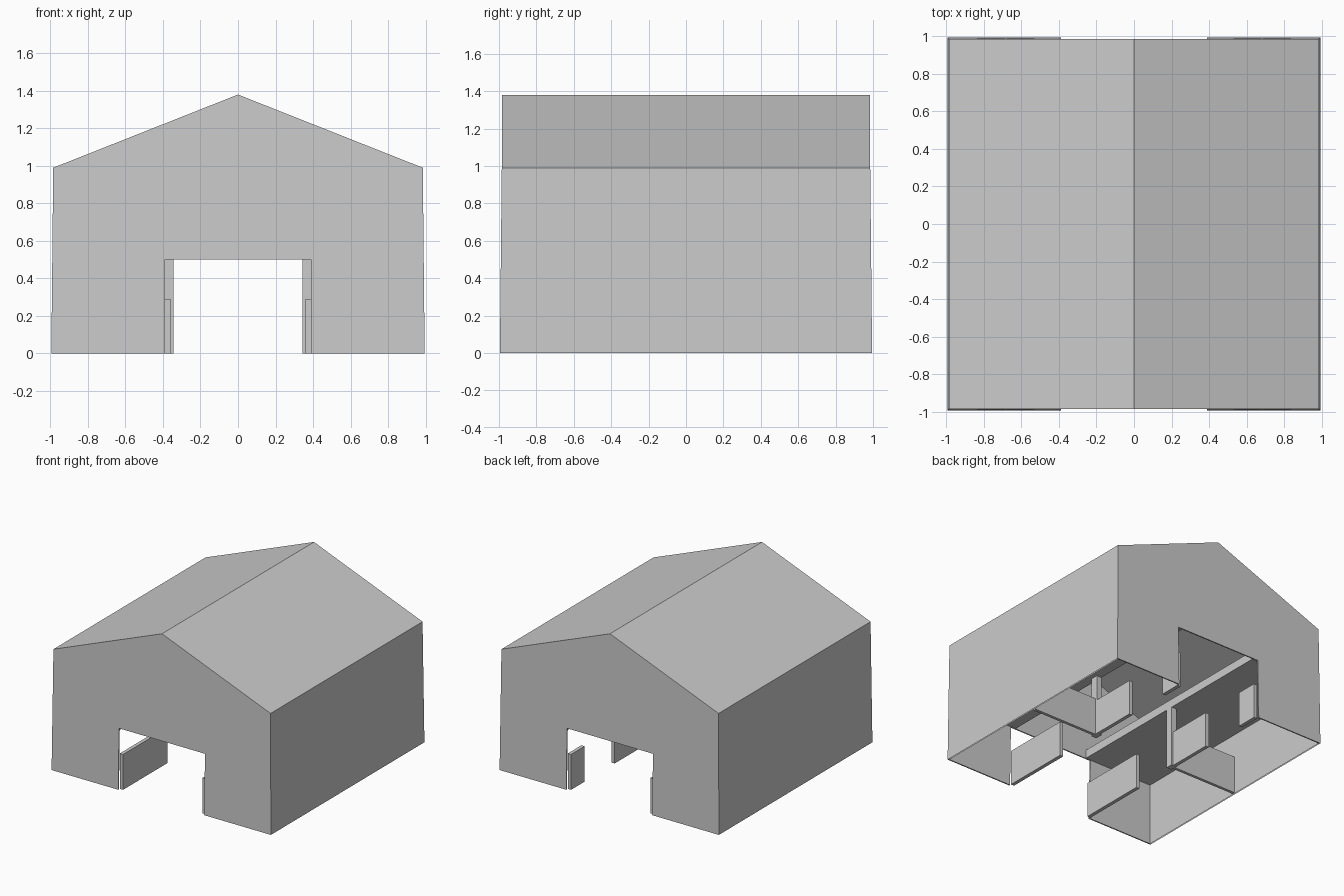
import bpy, bmesh

if "Cube" in bpy.data.objects:
    bpy.data.objects.remove(bpy.data.objects["Cube"])

EAVE, RIDGE, DOOR_W, DOOR_H = 0.99, 1.38, 0.39, 0.5
BASE, TOP, T = 0.995, 0.985, 0.01   # walls flare very slightly at the ground


def finish(name, bm, recalc=True):
    if recalc:
        bmesh.ops.recalc_face_normals(bm, faces=bm.faces)
    me = bpy.data.meshes.new(name)
    bm.to_mesh(me)
    bm.free()
    ob = bpy.data.objects.new(name, me)
    bpy.context.collection.objects.link(ob)
    return ob


def box(name, x0, x1, y0, y1, z0, z1):
    bm = bmesh.new()
    bmesh.ops.create_cube(bm, size=1)
    for v in bm.verts:
        v.co.x = x1 if v.co.x > 0 else x0
        v.co.y = y1 if v.co.y > 0 else y0
        v.co.z = z1 if v.co.z > 0 else z0
    return finish(name, bm)


# Gable ends: pentagon outline with the doorway notched out of the bottom
outline = [(-BASE, 0), (-DOOR_W, 0), (-DOOR_W, DOOR_H), (DOOR_W, DOOR_H),
           (DOOR_W, 0), (BASE, 0), (TOP, EAVE), (0, RIDGE), (-TOP, EAVE)]
for name, s in (("front_gable_wall", -1), ("back_gable_wall", 1)):
    bm = bmesh.new()
    rings = []
    for inset in (0, T):
        rings.append([bm.verts.new((x, s * ((BASE if z == 0 else TOP) - inset), z))
                      for x, z in outline])
    bm.faces.new(rings[0])
    bm.faces.new(rings[1])
    # close the thin edges of the doorway and wall feet
    for i in range(5):
        bm.faces.new((rings[0][i], rings[0][i + 1], rings[1][i + 1], rings[1][i]))
    finish(name, bm)


def slab(name, a, b, flip=False):
    """Sheet running the length of the barn between two (x, z) points."""
    bm = bmesh.new()
    vs = []
    for (x, z), order in ((a, (-1, 1)), (b, (1, -1))):
        h = BASE if z == 0 else TOP
        vs += [bm.verts.new((x, s_y * h, z)) for s_y in order]
    bm.faces.new(vs[::-1] if flip else vs)
    return finish(name, bm, recalc=False)


for side, s in (("left", -1), ("right", 1)):
    left = s < 0
    # Outer wall, its lining and the roof slope; the aisle is open to the roof
    slab(side + "_wall", (s * BASE, 0), (s * TOP, EAVE), left)
    slab(side + "_wall_lining", (s * (BASE - T), 0), (s * (TOP - T), EAVE), not left)
    slab(side + "_roof", (s * TOP, EAVE), (0, RIDGE), left)
    xa, xb = sorted((s * 0.345, s * DOOR_W))
    # Loft floor over the stalls, edged by a beam along the aisle
    x0, x1 = sorted((s * DOOR_W, s * 0.975))
    box(side + "_loft_floor", x0, x1, -0.975, 0.975, 0.5, 0.53)
    box(side + "_aisle_beam", xa, xb, -0.97, 0.97, 0.5, 0.57)
    # Centre post
    box(side + "_post", xa, xb, -0.03, 0.03, 0, 0.5)
    # Low stall fronts, with gaps for the entrances
    for i, (y0, y1) in enumerate(((-0.975, -0.4), (0.03, 0.41), (0.8, 0.975))):
        xc, xd = sorted((s * 0.36, s * DOOR_W))
        box(f"{side}_stall_front_{i}", xc, xd, y0, y1, 0, 0.29)
    # Divider between the two stalls
    box(side + "_stall_divider", x0, x1, -0.012, 0.012, 0, 0.31)
